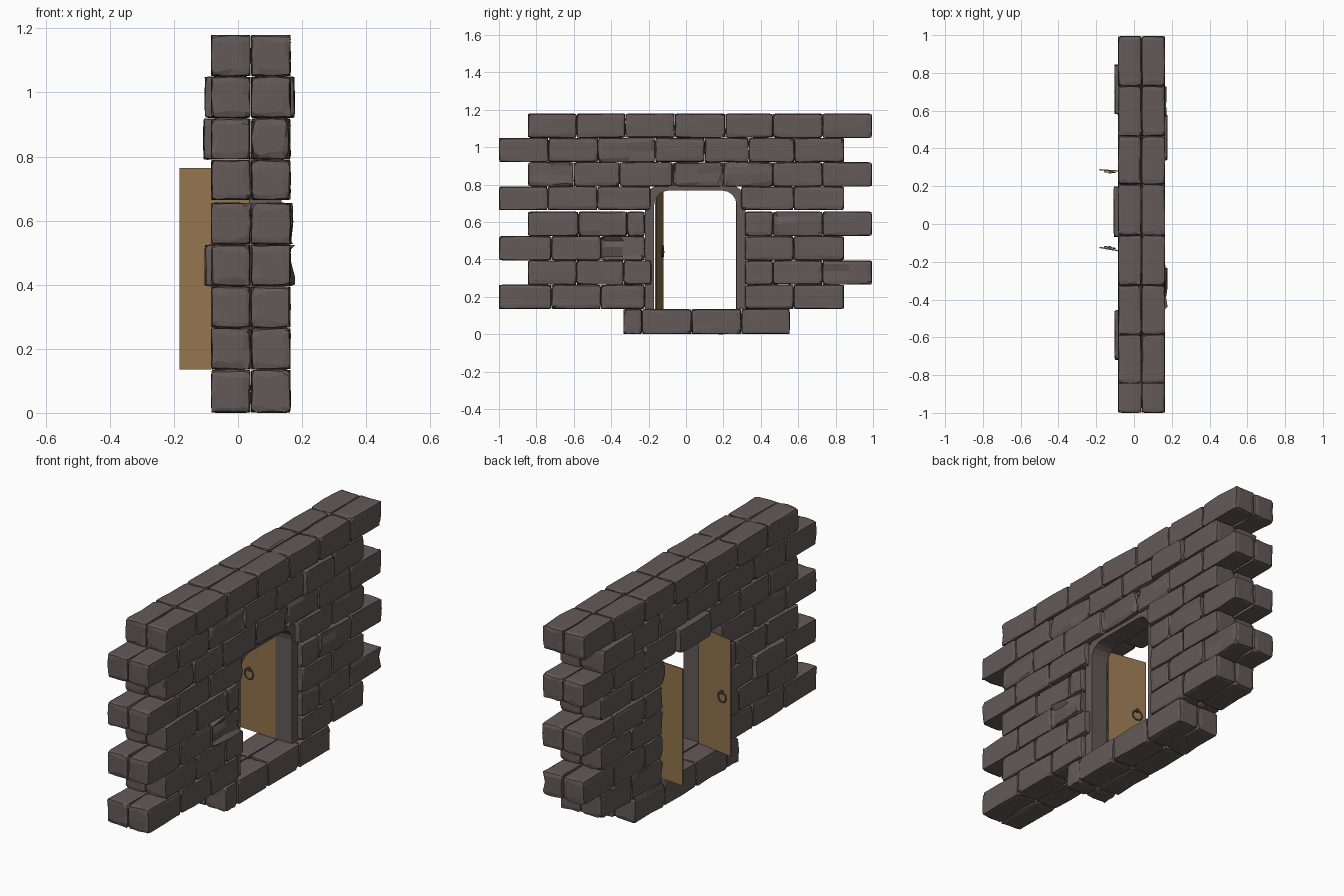
import bpy, bmesh, math, random
from mathutils import Vector, Matrix

if "Cube" in bpy.data.objects:
    bpy.data.objects.remove(bpy.data.objects["Cube"])

random.seed(4)


def material(name, rgb):
    m = bpy.data.materials.new(name)
    m.diffuse_color = (*rgb, 1)
    m.use_nodes = True
    m.node_tree.nodes["Principled BSDF"].inputs["Base Color"].default_value = m.diffuse_color
    return m


STONE = material("grey stone", (0.125, 0.102, 0.098))
WOOD = material("door wood", (0.29, 0.175, 0.075))
IRON = material("dark iron", (0.10, 0.085, 0.08))


def finish(bm, name, mat):
    me = bpy.data.meshes.new(name)
    bm.to_mesh(me)
    bm.free()
    ob = bpy.data.objects.new(name, me)
    bpy.context.collection.objects.link(ob)
    me.materials.append(mat)
    return ob


def brick(bm, lo, hi, rough=0.0):
    """Chipped stone block: gridded box with its edges worn inwards."""
    c = [(a + b) / 2 for a, b in zip(lo, hi)]
    h = [(b - a) / 2 for a, b in zip(lo, hi)]
    part = bmesh.new()
    bmesh.ops.create_cube(part, size=2)
    bmesh.ops.subdivide_edges(part, edges=part.edges[:], cuts=3, use_grid_fill=True)
    for v in part.verts:
        ext = [abs(k) > 0.99 for k in v.co]
        n = sum(ext)
        p = []
        for i, k in enumerate(v.co):
            s = math.copysign(1, k)
            if ext[i]:
                if n > 1:
                    d = random.uniform(0.001, 0.007 if n == 2 else 0.012)
                else:
                    d = random.uniform(0, 0.003 if i == 0 else 0.001)
                if i == 0:
                    d += random.uniform(0, rough)
                p.append(c[i] + s * (h[i] - d))
            elif abs(k) > 0.3:
                p.append(c[i] + s * (h[i] - random.uniform(0.012, 0.03)))
            else:
                p.append(c[i] + random.uniform(-0.15, 0.15) * h[i])
        v.co = p
    tmp = bpy.data.meshes.new("tmp")
    part.to_mesh(tmp)
    part.free()
    bm.from_mesh(tmp)
    bpy.data.meshes.remove(tmp)


# Courses: bottom, top, then runs of joint positions along y
LA, LB = [-1, -0.72, -0.455, -0.22], [-0.845, -0.585, -0.335, -0.185]
RA, RB = [0.315, 0.575, 0.845], [0.315, 0.465, 0.73, 0.995]
COURSES = [
    (0.0, 0.135, [[-0.335, -0.235, 0.03, 0.295, 0.555]]),
    (0.135, 0.265, [LA, RA]),
    (0.265, 0.395, [LB, RB]),
    (0.395, 0.525, [LA, RA]),
    (0.525, 0.656, [[-0.845, -0.575, -0.315, -0.22], RB]),
    (0.664, 0.79, [[-1, -0.74, -0.475, -0.19], [0.295, 0.575, 0.845]]),
    (0.79, 0.92, [[-0.845, -0.6, -0.355, -0.07, 0.2, 0.465, 0.73, 0.995]]),
    (0.92, 1.05, [[-1, -0.735, -0.47, -0.165, 0.1, 0.335, 0.58, 0.845]]),
    (1.05, 1.18, [[-0.845, -0.585, -0.325, -0.06, 0.21, 0.465, 0.73, 0.995]]),
]
# Stones standing proud of the wall: (course, run, index, layer) -> distance
PROUD = {(3, 0, 2, 1): 0.016, (7, 0, 5, 1): 0.013, (3, 0, 1, 0): 0.02,
         (6, 0, 3, 0): 0.024, (7, 0, 6, 0): 0.02, (4, 1, 1, 1): 0.01}
# Broken stones: extra roughness on the faces
BROKEN = {(3, 0, 2, 1): 0.035, (6, 0, 3, 1): 0.02, (6, 0, 4, 1): 0.02,
          (7, 0, 2, 1): 0.015, (6, 0, 0, 1): 0.012, (4, 1, 1, 1): 0.018,
          (2, 1, 2, 1): 0.012, (4, 0, 1, 1): 0.01}

for ci, (z0, z1, runs) in enumerate(COURSES):
    bm = bmesh.new()
    for ri, run in enumerate(runs):
        for bi in range(len(run) - 1):
            for layer, (x0, x1) in enumerate([(-0.085, 0.04), (0.04, 0.165)]):
                key = (ci, ri, bi, layer)
                out = PROUD.get(key, 0)
                x0, x1 = (x0, x1 + out) if layer else (x0 - out, x1)
                brick(bm, (x0, run[bi], z0), (x1, run[bi + 1], z1), BROKEN.get(key, 0))
    finish(bm, "door_sill" if ci == 0 else f"stone_course_{ci}", STONE)


# Stone door frame with rounded top corners
def arch(y0, y1, top, r):
    pts = [(y0, 0.135)]
    pts += [(y0 + r - r * math.cos(a), top - r + r * math.sin(a))
            for a in [math.radians(22.5 * i) for i in range(5)]]
    pts += [(y1 - r + r * math.sin(a), top - r + r * math.cos(a))
            for a in [math.radians(22.5 * i) for i in range(5)]]
    return pts + [(y1, 0.135)]


bm = bmesh.new()
inner, outer = arch(-0.17, 0.27, 0.768, 0.075), arch(-0.22, 0.318, 0.8, 0.09)
rings = [[bm.verts.new((x, y, z)) for y, z in prof]
         for x, prof in [(0.035, inner), (0.135, inner), (0.135, outer), (0.035, outer)]]
for a, b in zip(rings, rings[1:] + rings[:1]):
    for i in range(len(inner) - 1):
        bm.faces.new((a[i], a[i + 1], b[i + 1], b[i]))
for k in (0, -1):
    bm.faces.new([r[k] for r in rings])
bmesh.ops.recalc_face_normals(bm, faces=bm.faces[:])
finish(bm, "door_frame", STONE)


# Two open door leaves, each with a ring handle on its inner face
def leaf(name, hinge, tip, inward):
    h, t = Vector((*hinge, 0)), Vector((*tip, 0))
    d = t - h
    turn = Matrix.Translation(h) @ Matrix.Rotation(math.atan2(d.y, d.x), 4, 'Z')
    bm = bmesh.new()
    bmesh.ops.create_cube(bm, size=1, matrix=turn @ Matrix.Translation((d.length / 2, 0, 0.45))
                          @ Matrix.Diagonal((d.length, 0.007, 0.63, 1)))
    finish(bm, name, WOOD)
    p = turn @ Vector((d.length - 0.055, 0, 0.44))
    p.y += inward * 0.009
    bpy.ops.mesh.primitive_torus_add(major_radius=0.027, minor_radius=0.004,
                                     major_segments=16, minor_segments=6, location=p,
                                     rotation=(math.pi / 2, 0, math.atan2(d.y, d.x)))
    ring = bpy.context.object
    ring.name = name + "_ring"
    ring.data.materials.append(IRON)
    # mount holding the ring
    bm = bmesh.new()
    bmesh.ops.create_cube(bm, size=1, matrix=Matrix.Translation(p + Vector((0, 0, 0.027)))
                          @ Matrix.Diagonal((0.014, 0.016, 0.016, 1)))
    finish(bm, name + "_ring_mount", IRON)


leaf("left_door", (0.035, -0.162), (-0.182, -0.124), 1)
leaf("right_door", (0.035, 0.272), (-0.182, 0.287), -1)
